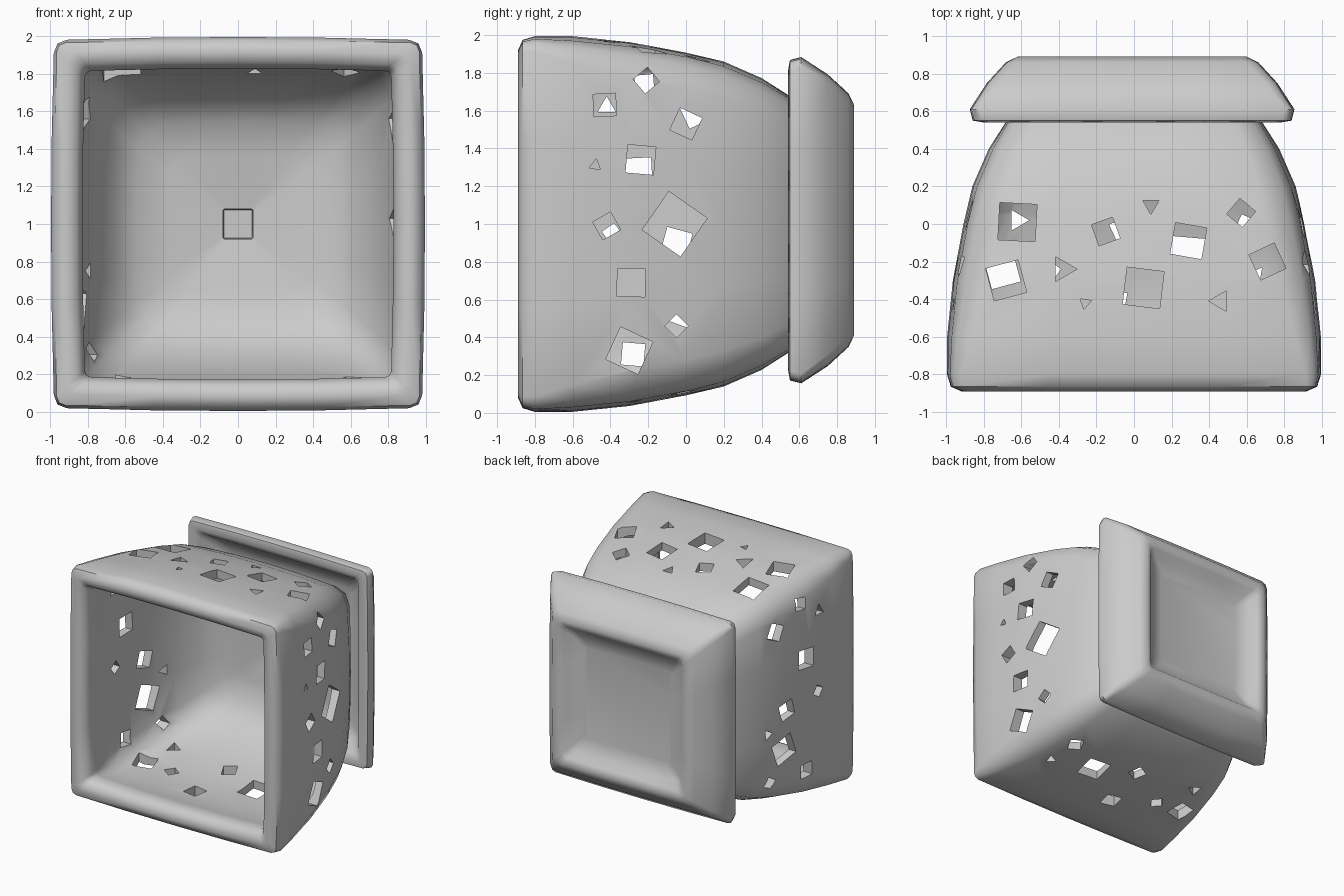
import bpy, bmesh
from math import pi, sin, cos, radians


def ring(bm, y, hw, cx, cz, corner, bow):
    """Rounded, slightly bowed square loop lying in the plane y."""
    verts = []
    c = corner * hw
    for side in range(4):
        a = side * pi / 2
        pts = []
        for t in (-1, -0.5, 0, 0.5, 1):
            pts.append((hw * (1 + bow * (1 - t * t)), t * (hw - c)))
        pts.append((hw - 0.29 * c, hw - 0.29 * c))
        for u, v in pts:
            verts.append(bm.verts.new((cx + u * cos(a) - v * sin(a), y,
                                       cz + u * sin(a) + v * cos(a))))
    return verts


def loft(name, profile, cx, cz):
    """Closed solid lofted through (y, half width, corner, bow) rows."""
    bm = bmesh.new()
    rings = [ring(bm, y, hw, cx, cz, c, b) for y, hw, c, b in profile]
    for r, s in zip(rings, rings[1:]):
        n = len(r)
        for i in range(n):
            j = (i + 1) % n
            bm.faces.new((r[i], r[j], s[j], s[i]))
    bm.faces.new(rings[0])
    bm.faces.new(rings[-1])
    return finish(name, bm)


def finish(name, bm):
    bmesh.ops.recalc_face_normals(bm, faces=bm.faces)
    me = bpy.data.meshes.new(name)
    bm.to_mesh(me)
    bm.free()
    ob = bpy.data.objects.new(name, me)
    bpy.context.collection.objects.link(ob)
    return ob


def select(ob):
    bpy.ops.object.select_all(action='DESELECT')
    ob.select_set(True)
    bpy.context.view_layer.objects.active = ob


def hole_cutter(name, holes, place):
    """Prisms piercing one wall; place(u, y, d) maps to world space."""
    bm = bmesh.new()
    for u, y, size, angle, sides in holes:
        loops = []
        for d in (0.7, 1.15):
            loops.append([bm.verts.new(place(
                u + size * 0.7 * cos(radians(angle) + 2 * pi * k / sides),
                y + size * 0.7 * sin(radians(angle) + 2 * pi * k / sides), d))
                for k in range(sides)])
        bm.faces.new(loops[0])
        bm.faces.new(loops[1])
        for k in range(sides):
            m = (k + 1) % sides
            bm.faces.new((loops[0][k], loops[0][m], loops[1][m], loops[1][k]))
    return finish(name, bm)


# Hollow planter body: outer wall, rolled front rim, thin inner wall, drain pocket
planter = loft("planter_body", [
    (0.72, 0.35, 0.2, 0.0), (0.70, 0.50, 0.2, 0.01), (0.58, 0.645, 0.2, 0.02),
    (0.40, 0.75, 0.2, 0.03), (0.20, 0.835, 0.2, 0.03), (0.0, 0.885, 0.19, 0.025),
    (-0.30, 0.94, 0.17, 0.025), (-0.60, 0.97, 0.12, 0.025),
    (-0.80, 0.98, 0.07, 0.015), (-0.865, 0.965, 0.05, 0.01),
    (-0.89, 0.91, 0.05, 0.01), (-0.87, 0.85, 0.04, 0.01),
    (-0.81, 0.815, 0.04, 0.015), (-0.70, 0.835, 0.06, 0.02),
    (-0.50, 0.87, 0.12, 0.02), (-0.20, 0.86, 0.17, 0.02), (0.05, 0.81, 0.19, 0.02),
    (0.25, 0.745, 0.2, 0.02), (0.42, 0.65, 0.22, 0.02), (0.53, 0.53, 0.25, 0.02),
    (0.56, 0.36, 0.25, 0.0), (0.60, 0.08, 0.1, 0.0), (0.67, 0.075, 0.1, 0.0)], 0.0, 1.0)

# Scattered holes per wall: (along, y, size, angle, sides)
top = [(-0.62, 0.01, 0.20, 42, 4), (-0.68, -0.30, 0.18, 60, 4), (-0.15, -0.04, 0.12, 65, 4),
       (-0.38, -0.24, 0.11, 0, 3), (-0.26, -0.42, 0.05, 20, 3), (0.05, -0.34, 0.20, 38, 4),
       (0.09, 0.10, 0.07, 30, 3), (0.29, -0.09, 0.17, 35, 4), (0.57, 0.06, 0.11, 5, 4),
       (0.71, -0.20, 0.15, 70, 4), (0.46, -0.41, 0.09, 60, 3)]
right = [(0.63, -0.43, 0.12, 42, 4), (0.76, -0.21, 0.10, 5, 4), (0.53, 0.0, 0.13, 70, 4),
         (0.34, -0.24, 0.15, 50, 4), (0.31, -0.48, 0.05, 10, 3), (-0.01, -0.42, 0.11, 15, 4),
         (0.0, -0.06, 0.25, 80, 4), (-0.31, -0.29, 0.15, 46, 4), (-0.54, -0.05, 0.09, 0, 4),
         (-0.67, -0.30, 0.19, 70, 4)]
left = [(0.59, 0.05, 0.13, 20, 4), (0.74, -0.22, 0.10, 40, 4), (0.27, -0.26, 0.16, 42, 4),
        (-0.10, -0.05, 0.14, 60, 4), (-0.43, -0.03, 0.20, 65, 4), (-0.05, -0.39, 0.08, 10, 4),
        (0.62, -0.42, 0.08, 0, 3), (-0.25, 0.14, 0.07, 30, 3), (-0.68, 0.10, 0.08, 15, 4),
        (-0.69, -0.28, 0.12, 50, 4)]
bottom = [(0.28, -0.17, 0.20, 40, 4), (-0.06, -0.03, 0.11, 70, 4), (-0.11, -0.42, 0.13, 35, 4),
          (-0.45, -0.25, 0.09, 10, 4), (-0.70, -0.25, 0.16, 60, 4), (-0.62, 0.02, 0.09, 0, 3),
          (0.60, -0.02, 0.11, 20, 4), (0.65, -0.27, 0.07, 50, 3)]
walls = [("top", top, lambda u, y, d: (u, y, 1 + d)),
         ("bottom", bottom, lambda u, y, d: (u, y, 1 - d)),
         ("right", right, lambda u, y, d: (d, y, 1 + u)),
         ("left", left, lambda u, y, d: (-d, y, 1 + u))]
for name, holes, place in walls:
    cutter = hole_cutter(name + "_hole_cutter", holes, place)
    cutter.hide_render = True
    mod = planter.modifiers.new(name, 'BOOLEAN')
    mod.operation = 'DIFFERENCE'
    mod.solver = 'EXACT'
    mod.object = cutter
    select(planter)
    bpy.ops.object.modifier_apply(modifier=mod.name)
    bpy.data.objects.remove(cutter)

# Saucer behind the body: recessed on both faces
saucer = loft("saucer", [
    (0.70, 0.58, 0.1, 0.0), (0.66, 0.68, 0.1, 0.0), (0.57, 0.745, 0.06, 0.0),
    (0.54, 0.79, 0.05, 0.0), (0.55, 0.84, 0.05, 0.01), (0.61, 0.855, 0.05, 0.01),
    (0.75, 0.765, 0.07, 0.01), (0.86, 0.665, 0.08, 0.01), (0.89, 0.61, 0.08, 0.0),
    (0.87, 0.56, 0.08, 0.0), (0.82, 0.51, 0.08, 0.0), (0.79, 0.40, 0.1, 0.0)],
    -0.01, 1.02)

# Smooth shading with crisp hole edges
for ob in (planter, saucer):
    select(ob)
    bpy.ops.object.shade_smooth_by_angle(angle=radians(50))
